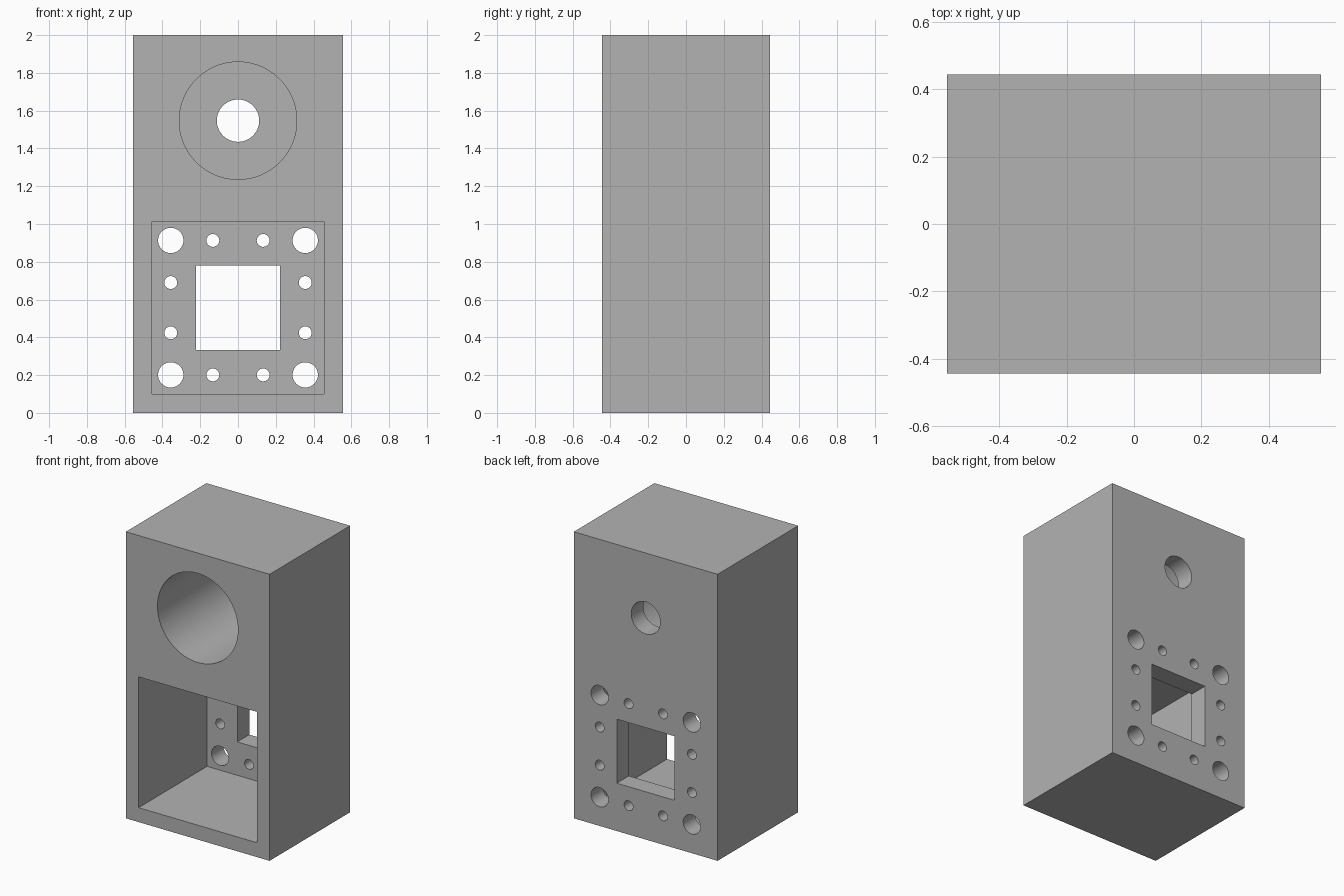
import bpy
import math

if "Cube" in bpy.data.objects:
    bpy.data.objects.remove(bpy.data.objects["Cube"], do_unlink=True)

WIDTH, DEPTH, HEIGHT = 1.11, 0.888, 2.0
WALL = 0.133                      # thickness of the back panel
FRONT, BACK = -DEPTH / 2, DEPTH / 2
INNER = BACK - WALL               # inside face of the back panel
OVER = 0.1                        # cutter overshoot
BAY_Z, BORE_Z = 0.557, 1.547

grey = bpy.data.materials.new("cabinet grey")
grey.use_nodes = True
grey.diffuse_color = (0.45, 0.45, 0.45, 1)
grey.node_tree.nodes["Principled BSDF"].inputs["Base Color"].default_value = (0.45, 0.45, 0.45, 1)


def box(name, width, y0, y1, height, z):
    bpy.ops.mesh.primitive_cube_add(size=1, location=(0, (y0 + y1) / 2, z))
    ob = bpy.context.object
    ob.name = name
    ob.scale = (width, y1 - y0, height)
    bpy.ops.object.transform_apply(location=True, rotation=True, scale=True)
    ob.data.materials.append(grey)
    return ob


def rod(name, radius, x, y0, y1, z, sides):
    bpy.ops.mesh.primitive_cylinder_add(
        vertices=sides, radius=radius, depth=y1 - y0,
        location=(x, (y0 + y1) / 2, z), rotation=(math.pi / 2, 0, 0))
    ob = bpy.context.object
    ob.name = name
    bpy.ops.object.transform_apply(location=True, rotation=True, scale=True)
    ob.data.materials.append(grey)
    return ob


# Solid block
cabinet = box("cabinet", WIDTH, FRONT, BACK, HEIGHT, HEIGHT / 2)

# Large round bore and square bay, both open at the front
cutters = [
    rod("bore_cutter", 0.311, 0, FRONT - OVER, INNER, BORE_Z, 96),
    box("bay_cutter", 0.913, FRONT - OVER, INNER, 0.913, BAY_Z),
]

# Openings through the back panel
near, far = INNER - OVER, BACK + OVER
cutters.append(rod("bore_port_cutter", 0.112, 0, near, far, BORE_Z, 64))
cutters.append(box("window_cutter", 0.447, near, far, 0.447, BAY_Z))

# Corner holes and pairs of small holes around the window
EDGE, INSET = 0.356, 0.133
for sx in (-1, 1):
    for sz in (-1, 1):
        for radius, dx, dz in ((0.067, EDGE, EDGE), (0.034, EDGE, INSET), (0.034, INSET, EDGE)):
            cutters.append(rod("bolt_hole_cutter", radius, sx * dx, near, far, BAY_Z + sz * dz, 40))

# Cut everything and drop the cutters
for cutter in cutters:
    cutter.hide_render = True
    bpy.ops.object.select_all(action='DESELECT')
    cabinet.select_set(True)
    bpy.context.view_layer.objects.active = cabinet
    cut = cabinet.modifiers.new("cut", 'BOOLEAN')
    cut.operation = 'DIFFERENCE'
    cut.solver = 'EXACT'
    cut.object = cutter
    bpy.ops.object.modifier_apply(modifier=cut.name)
    bpy.data.objects.remove(cutter, do_unlink=True)

bpy.ops.object.shade_smooth_by_angle(angle=math.radians(30))
